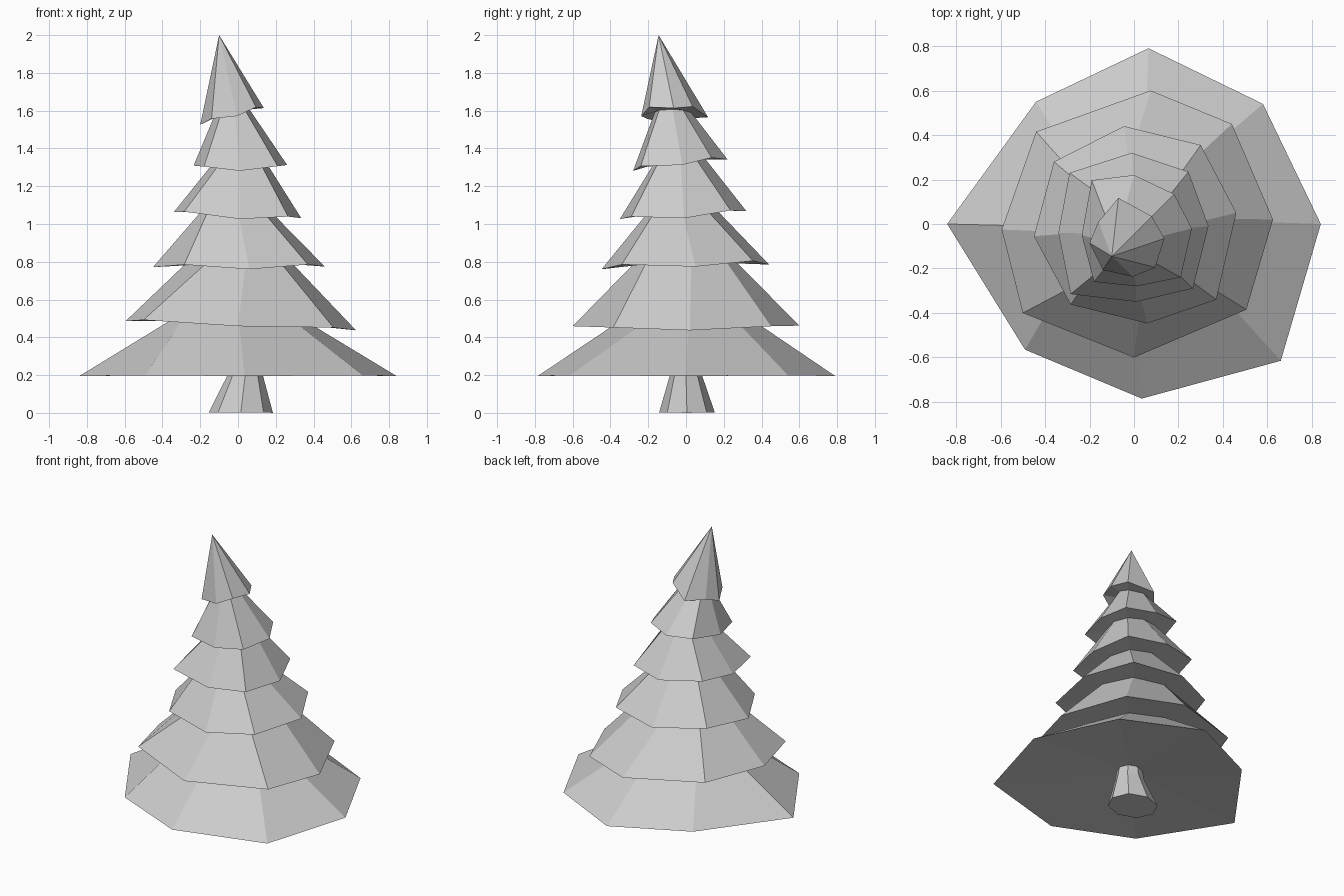
import bpy, bmesh, math
from mathutils import Vector

if "Cube" in bpy.data.objects:
    bpy.data.objects.remove(bpy.data.objects["Cube"])


def make_object(name, bm):
    bmesh.ops.recalc_face_normals(bm, faces=bm.faces[:])
    mesh = bpy.data.meshes.new(name)
    bm.to_mesh(mesh)
    bm.free()
    obj = bpy.data.objects.new(name, mesh)
    bpy.context.collection.objects.link(obj)
    return obj


def bridge(bm, a, b):
    n = len(a)
    for i in range(n):
        j = (i + 1) % n
        bm.faces.new((a[i], a[j], b[j], b[i]))


def fan(bm, ring, tip):
    v = bm.verts.new(tip)
    for i in range(len(ring)):
        bm.faces.new((ring[i], ring[(i + 1) % len(ring)], v))


# Branch tiers: rim height, tilt in x and y, lift of every second corner,
# size of the neck under the rim, rim outline
TIERS = [
    (0.195, 0, 0, .004, 0, [(.065, .79), (.58, .54), (.84, 0), (.66, -.615),
                            (.035, -.785), (-.49, -.565), (-.84, 0), (-.44, .55)]),
    (0.462, -.04, .005, .012, .61, [(.075, .60), (.44, .45), (.625, .02), (.505, -.385),
                                    (0, -.60), (-.50, -.40), (-.595, -.025), (-.44, .415)]),
    (0.773, 0, .028, .022, .62, [(-.045, .44), (.30, .355), (.46, .05), (.37, -.34),
                                 (.06, -.447), (-.285, -.362), (-.45, -.055), (-.36, .28)]),
    (1.048, -.05, .06, .022, .55, [(-.01, .32), (.245, .235), (.335, -.01), (.265, -.29),
                                   (.01, -.35), (-.285, -.315), (-.34, -.04), (-.29, .23)]),
    (1.315, 0, .12, .02, .55, [(0, .22), (.18, .135), (.26, -.02), (.21, -.24),
                               (.01, -.28), (-.18, -.26), (-.235, -.05), (-.19, .197)]),
    (1.58, .26, .03, .02, .55, [(-.07, .117), (.08, .035), (.137, -.065), (.095, -.195),
                                (-.005, -.237), (-.14, -.207), (-.20, -.085), (-.16, .01)]),
]

# Branches: one folded skin from the bottom skirt to the leaning tip
bm = bmesh.new()
prev = None
for z, tx, ty, lift, neck, outline in TIERS:
    rim = [bm.verts.new((x, y, z + tx * x + ty * y + lift * (i % 2)))
           for i, (x, y) in enumerate(outline)]
    if prev is None:
        fan(bm, rim, (0.03, 0, 0.26))
    else:
        c = sum((Vector(p) for p in outline), Vector((0, 0))) / len(outline)
        inner = []
        for p in outline:
            q = c + (Vector(p) - c) * neck
            inner.append(bm.verts.new((q.x, q.y, z + .018 + .7 * (tx * q.x + ty * q.y))))
        bridge(bm, prev, inner)
        bridge(bm, inner, rim)
    prev = rim
fan(bm, prev, (-.10, -.145, 2.0))
make_object("branches", bm)

# Trunk: flared octagonal stub, reaching into the hollow of the skirt
bm = bmesh.new()
rings = []
for cx, cy, rx, ry, z in [(.015, .005, .17, .147, 0.003), (.037, 0, .097, .088, .19),
                          (.037, 0, .085, .08, .252)]:
    rings.append([bm.verts.new((cx + rx * math.cos(math.tau * i / 8),
                                cy + ry * math.sin(math.tau * i / 8),
                                z if z > .1 or i > 0 else 0))
                  for i in range(8)])
bridge(bm, rings[0], rings[1])
bridge(bm, rings[1], rings[2])
bm.faces.new(rings[0])
bm.faces.new(rings[2])
make_object("trunk", bm)
